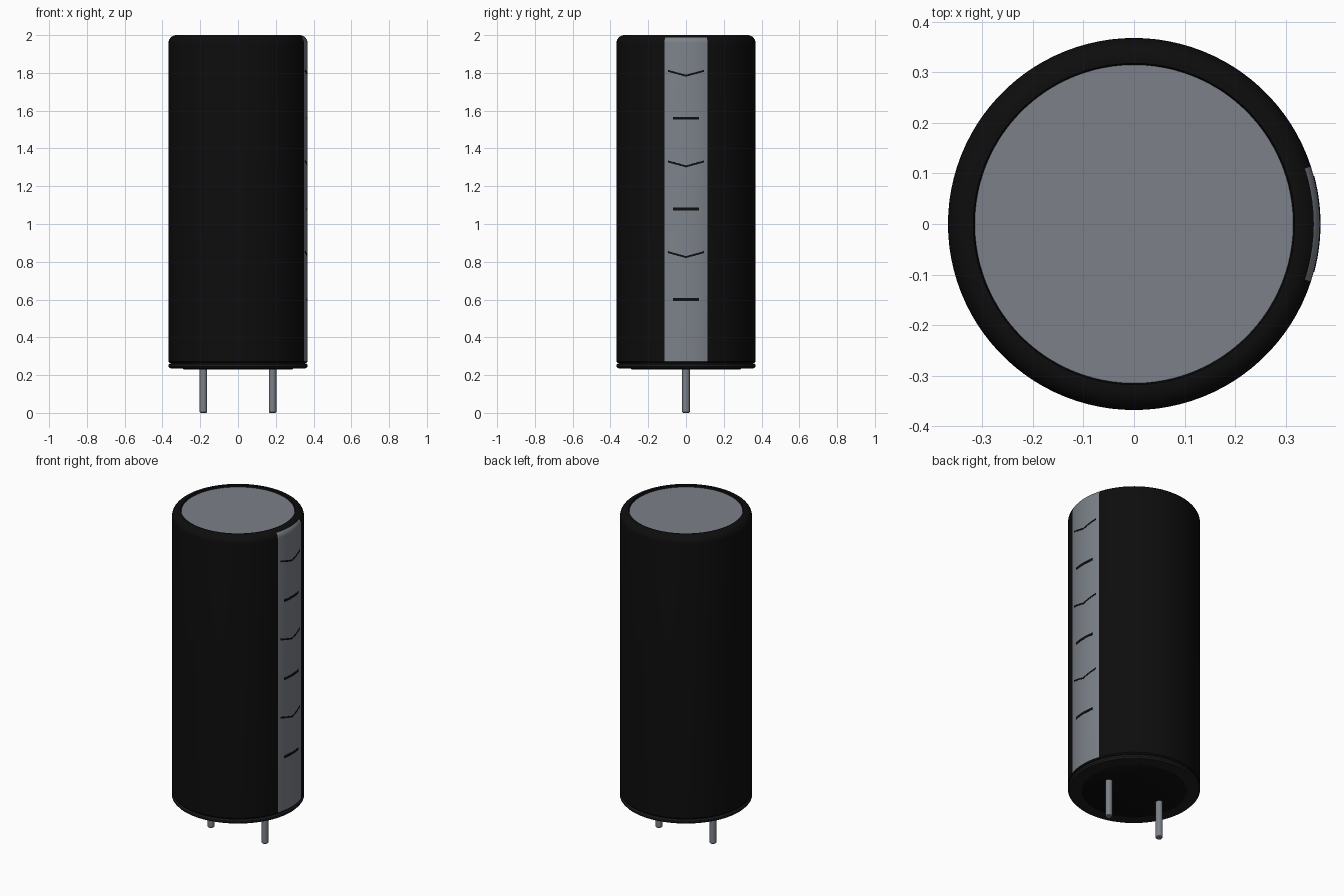
import bpy
import bmesh
from math import sin, cos, pi, radians, hypot, atan2

cube = bpy.data.objects.get("Cube")
if cube:
    bpy.data.objects.remove(cube)

SEGMENTS = 100
RADIUS = 0.368
STRIPE_HALF_ANGLE = radians(18)


def make_material(name, color, roughness=0.5):
    mat = bpy.data.materials.new(name)
    mat.use_nodes = True
    mat.diffuse_color = (*color, 1)
    bsdf = mat.node_tree.nodes["Principled BSDF"]
    bsdf.inputs["Base Color"].default_value = (*color, 1)
    bsdf.inputs["Roughness"].default_value = roughness
    return mat


black = make_material("sleeve black", (0.004, 0.004, 0.004))
charcoal = make_material("rim charcoal", (0.013, 0.013, 0.014))
grey = make_material("metal grey", (0.2, 0.22, 0.25))


def finish(bm, name, materials):
    bmesh.ops.recalc_face_normals(bm, faces=bm.faces)
    mesh = bpy.data.meshes.new(name)
    bm.to_mesh(mesh)
    bm.free()
    obj = bpy.data.objects.new(name, mesh)
    bpy.context.collection.objects.link(obj)
    for mat in materials:
        mesh.materials.append(mat)
    bpy.ops.object.select_all(action="DESELECT")
    obj.select_set(True)
    bpy.context.view_layer.objects.active = obj
    bpy.ops.object.shade_smooth_by_angle(angle=radians(35))
    return obj


def lathe(profile, segments=SEGMENTS, center_x=0):
    """Spin (radius, height) points round a vertical axis, capping open ends."""
    bm = bmesh.new()
    rings = []
    for r, z in profile:
        angles = [2 * pi * i / segments for i in range(segments)]
        rings.append([bm.verts.new((center_x + r * cos(a), r * sin(a), z)) for a in angles])
    for low, high in zip(rings, rings[1:]):
        for i in range(segments):
            j = (i + 1) % segments
            bm.faces.new((low[i], low[j], high[j], high[i]))
    bm.faces.new(rings[0])
    bm.faces.new(rings[-1])
    return bm


# Sleeve with a rounded shoulder and a shallow recess in the top
shoulder = 0.042
profile = [(0.345, 0.262), (0.362, 0.264), (RADIUS, 0.272)]
for step in range(9):
    a = step / 8 * pi / 2
    profile.append((RADIUS - shoulder * (1 - cos(a)), 2 - shoulder * (1 - sin(a))))
profile += [(0.318, 2), (0.315, 1.988)]
bm = lathe(profile)

# Polarity stripe on the +x side of the sleeve
for face in bm.faces:
    c = face.calc_center_median()
    on_side = hypot(c.x, c.y) > 0.353 and 0.27 < c.z < 1.99
    if on_side and abs(atan2(c.y, c.x)) < STRIPE_HALF_ANGLE:
        face.material_index = 1
finish(bm, "sleeve", [black, grey])

# Metal top
finish(lathe([(0.315, 1.97), (0.315, 1.99)]), "top_disc", [grey])

# Rolled bottom rim and seal
rim = [(0.29, 0.234), (0.345, 0.234), (0.361, 0.237), (RADIUS, 0.245),
       (RADIUS, 0.255), (0.362, 0.262), (0.345, 0.264)]
finish(lathe(rim), "bottom_rim", [charcoal])
finish(lathe([(0.286, 0.23), (0.291, 0.233), (0.291, 0.25)]), "bottom_seal", [black])

# Two lead pins
for side, x in (("left", 0.183), ("right", -0.183)):
    pin = [(0.016, 0), (0.02, 0.005), (0.02, 0.24)]
    finish(lathe(pin, 24, x), side + "_pin", [grey])


# Curved plates for the marks along the stripe
def stripe_mark(name, z, half_width, height, rise):
    bm = bmesh.new()
    half_angle = half_width / RADIUS
    steps = 12
    columns = []
    for i in range(steps + 1):
        t = 2 * i / steps - 1
        a = t * half_angle
        mid = z + rise * abs(t)
        columns.append([bm.verts.new((r * cos(a), r * sin(a), mid + dz))
                        for r, dz in ((0.366, -height / 2), (0.369, -height / 2),
                                      (0.369, height / 2), (0.366, height / 2))])
    for first, second in zip(columns, columns[1:]):
        for i in range(4):
            j = (i + 1) % 4
            bm.faces.new((first[i], first[j], second[j], second[i]))
    bm.faces.new(columns[0])
    bm.faces.new(columns[-1])
    finish(bm, name, [black])


for n in range(3):
    z = 0.6 + n * 0.48
    stripe_mark(f"stripe_bar_{n + 1}", z, 0.07, 0.015, 0)
    stripe_mark(f"stripe_chevron_{n + 1}", z + 0.225, 0.096, 0.01, 0.026)
